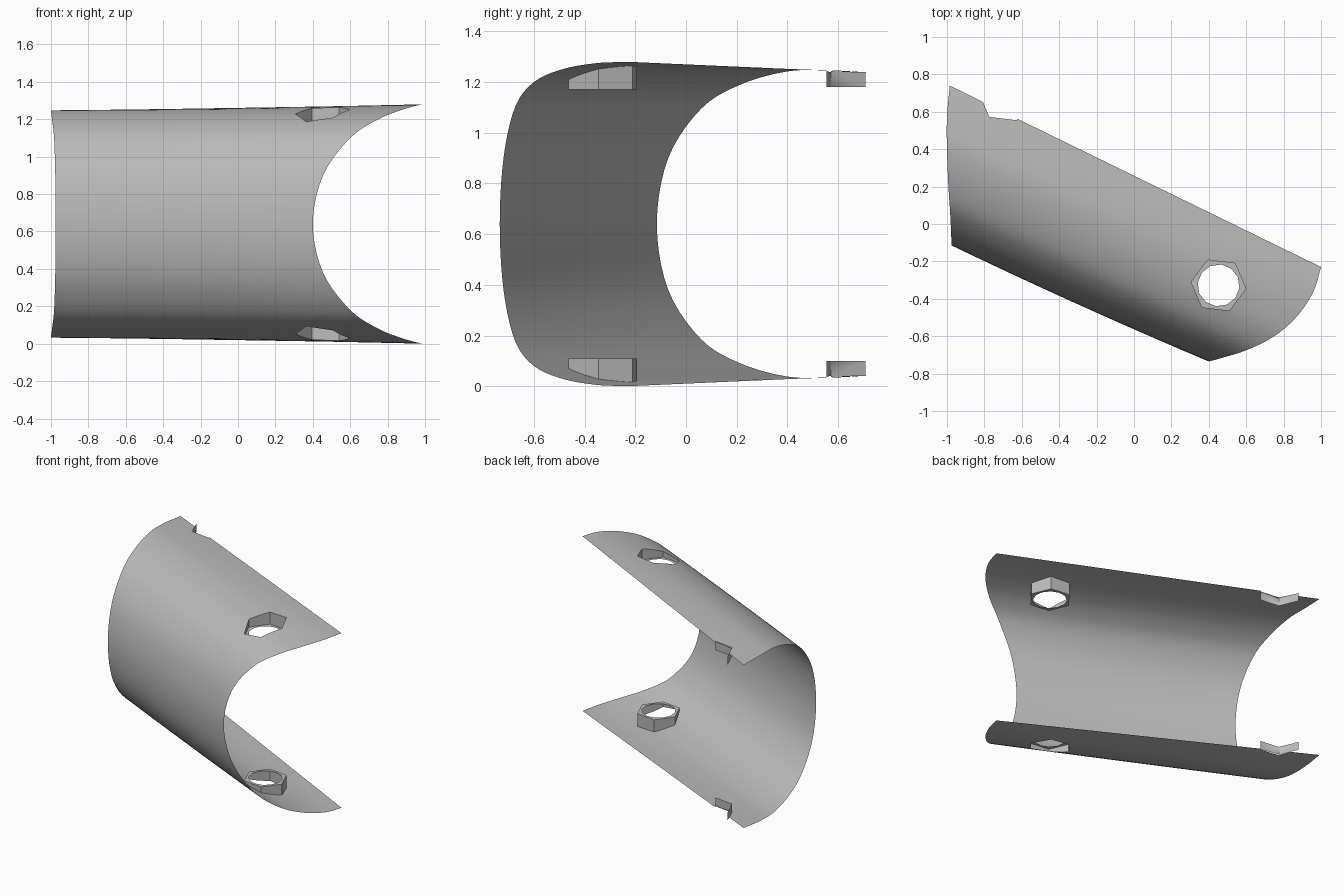
import bpy, bmesh
from math import cos, sin, radians
from mathutils import Vector

if "Cube" in bpy.data.objects:
    bpy.data.objects.remove(bpy.data.objects["Cube"])

MID = 0.64          # height of the mirror plane
RADIUS = 0.147      # hexagon pocket radius
POCKET, NOTCH = Vector((0.452, -0.328)), Vector((-0.685, 0.69))

grey = bpy.data.materials.new("plain grey")
grey.use_nodes = True
grey.diffuse_color = (0.5, 0.5, 0.5, 1)
grey.node_tree.nodes["Principled BSDF"].inputs["Base Color"].default_value = (0.5, 0.5, 0.5, 1)


def finish(name, bm):
    """Turn an upper half into a mirrored, shaded object."""
    bmesh.ops.remove_doubles(bm, verts=bm.verts, dist=0.0002)
    mesh = bpy.data.meshes.new(name)
    bm.to_mesh(mesh)
    bm.free()
    mesh.materials.append(grey)
    obj = bpy.data.objects.new(name, mesh)
    obj.location.z = MID
    bpy.context.collection.objects.link(obj)
    bpy.ops.object.select_all(action="DESELECT")
    obj.select_set(True)
    bpy.context.view_layer.objects.active = obj
    bpy.ops.object.shade_smooth_by_angle(angle=radians(30))
    mirror = obj.modifiers.new("lower half", "MIRROR")
    mirror.use_axis = (False, False, True)
    return obj


def ring(centre, radius, count, start=-7):
    angles = [radians(start + 360 * i / count) for i in range(count)]
    return [centre + radius * Vector((cos(a), sin(a))) for a in angles]


def smooth_path(points, steps):
    """Catmull-Rom path that starts square to the mirror plane."""
    first = points[1].copy()
    first.z = -first.z
    p = [first] + points + [2 * points[-1] - points[-2]]
    path = []
    for i in range(1, len(p) - 2):
        a, b, c, d = p[i - 1:i + 3]
        for s in range(steps):
            t = s / steps
            path.append(0.5 * (2 * b + (c - a) * t + (2 * a - 5 * b + 4 * c - d) * t ** 2
                               + (3 * b - a - 3 * c + d) * t ** 3))
    return path + [points[-1]]


# Curved end edges, from the mirror plane to the back rim
right_end = [Vector(v) for v in (
    (.40, -.735, 0), (.455, -.72, .26), (.60, -.675, .46), (.75, -.60, .56),
    (.875, -.49, .61), (.96, -.36, .634), (1, -.23, .64))]
left_end = [Vector(v) for v in (
    (-.975, -.115, 0), (-.977, -.07, .26), (-.983, .06, .455), (-.993, .215, .55),
    (-1, .40, .602), (-1, .57, .606), (-.985, .74, .597))]

# Shell lofted between the two ends, with a slight bulge at the front
bm = bmesh.new()
LENGTH = 24
grid = []
for a, b in zip(smooth_path(left_end, 5), smooth_path(right_end, 5)):
    row = []
    for i in range(LENGTH + 1):
        t = i / LENGTH
        co = a.lerp(b, t)
        co.y -= 0.04 * t * (1 - t) * (1 - (co.z / MID) ** 2)
        row.append(bm.verts.new(co))
    grid.append(row)
for r0, r1 in zip(grid, grid[1:]):
    for i in range(LENGTH):
        bm.faces.new((r0[i], r0[i + 1], r1[i + 1], r1[i]))


def cut_hexagon(bm, centre):
    """Open a hexagon in the shell and return the rim segments."""
    corners = ring(centre, RADIUS, 6)
    planes = []
    for a, b in zip(corners, corners[1:] + corners[:1]):
        planes.append((a.to_3d(), ((a + b) / 2 - centre).normalized().to_3d()))
    for co, normal in planes:
        near = [f for f in bm.faces if f.calc_center_median().z > 0.3
                and (f.calc_center_median().xy - centre).length < 0.3]
        geom = set(near) | {e for f in near for e in f.edges} | {v for f in near for v in f.verts}
        bmesh.ops.bisect_plane(bm, geom=list(geom), dist=1e-5, plane_co=co, plane_no=normal)
    inside = [f for f in bm.faces if f.calc_center_median().z > 0.3 and all(
        (f.calc_center_median() - co).xy.dot(n.xy) < 0 for co, n in planes)]
    rim = [[v.co.copy() for v in e.verts] for f in inside for e in f.edges
           if any(g not in inside for g in e.link_faces)]
    bmesh.ops.delete(bm, geom=inside, context="FACES")
    return rim


pocket_rim = cut_hexagon(bm, POCKET)
cut_hexagon(bm, NOTCH)
finish("curved_shell", bm)

# Hexagon pocket walls, dropped from the shell to a flat floor
FLOOR = 0.53
bm = bmesh.new()
for a, b in pocket_rim:
    low = [Vector((p.x, p.y, FLOOR)) for p in (b, a)]
    bm.faces.new([bm.verts.new(p) for p in (a, b, *low)])
bmesh.ops.remove_doubles(bm, verts=bm.verts, dist=0.0002)
bmesh.ops.recalc_face_normals(bm, faces=bm.faces)
finish("hexagon_pocket_walls", bm)

# Pocket floor with a round hole
bm = bmesh.new()
outer = [bm.verts.new((p.x, p.y, FLOOR)) for p in ring(POCKET, RADIUS, 6)]
inner = [bm.verts.new((p.x, p.y, FLOOR)) for p in ring(POCKET, 0.112, 12)]
for i in range(6):
    j = (i + 1) % 6
    middle = inner[2 * i + 1]
    bm.faces.new((outer[i], middle, inner[2 * i]))
    bm.faces.new((outer[i], outer[j], middle))
    bm.faces.new((outer[j], inner[2 * j], middle))
finish("hexagon_pocket_floor", bm)

# Two walls of the partial hexagon at the back rim
bm = bmesh.new()
corners = ring(NOTCH, RADIUS, 6)[3:]
for a, b in zip(corners, corners[1:]):
    bm.faces.new([bm.verts.new((p.x, p.y, z)) for p, z in
                  ((a, 0.54), (b, 0.54), (b, 0.603), (a, 0.599))])
finish("rim_notch_walls", bm)
